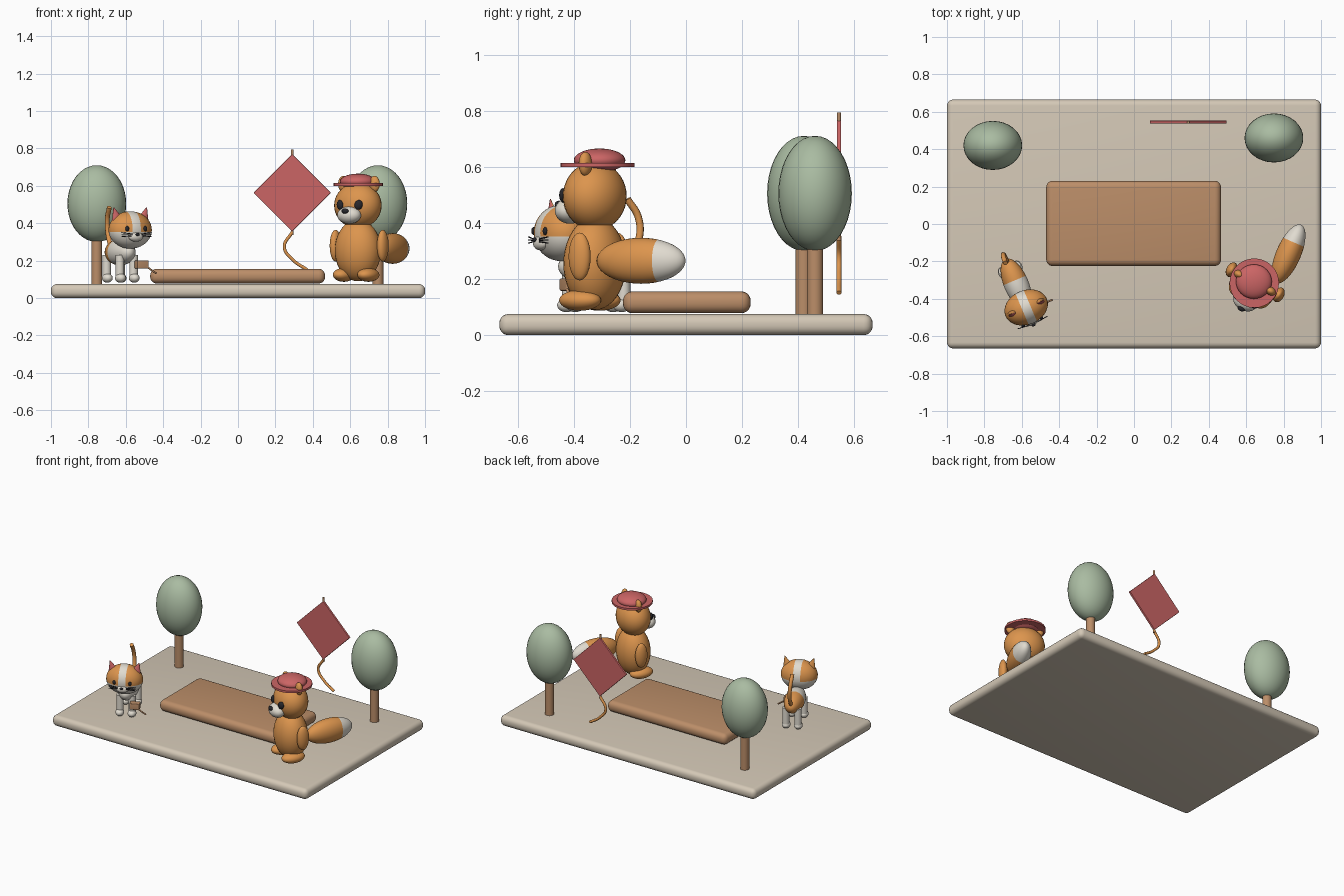
import bpy, bmesh, math
from mathutils import Matrix, Vector, Euler

if "Cube" in bpy.data.objects:
    bpy.data.objects.remove(bpy.data.objects["Cube"])


def material(name, rgb):
    m = bpy.data.materials.new(name)
    m.use_nodes = True
    m.diffuse_color = (*rgb, 1)
    m.node_tree.nodes["Principled BSDF"].inputs["Base Color"].default_value = (*rgb, 1)
    return m


CREAM = material("cream", (.66, .58, .47))
WOOD = material("wood brown", (.50, .27, .14))
ORANGE = material("fur orange", (.72, .30, .075))
WHITE = material("fur white", (.75, .71, .63))
GREEN = material("leaf green", (.40, .50, .36))
RED = material("soft red", (.60, .13, .13))
DARK = material("charcoal", (.02, .02, .025))
WORLD = Matrix.Identity(4)


def place(name, bm, frame, loc, rot, mats, smooth=True):
    me = bpy.data.meshes.new(name)
    bm.to_mesh(me)
    bm.free()
    ob = bpy.data.objects.new(name, me)
    bpy.context.collection.objects.link(ob)
    for m in mats:
        me.materials.append(m)
    ob.matrix_world = frame @ Matrix.Translation(loc) @ Euler(rot).to_matrix().to_4x4()
    if smooth:
        bpy.ops.object.select_all(action='DESELECT')
        ob.select_set(True)
        bpy.context.view_layer.objects.active = ob
        bpy.ops.object.shade_smooth_by_angle(angle=math.radians(40))
    return ob


def blob(name, loc, radii, mats, frame=WORLD, rot=(0, 0, 0), cuts=(), rule=None):
    """Ellipsoid; cuts are (point, normal) planes, rule picks a material slot per face centre."""
    bm = bmesh.new()
    bmesh.ops.create_uvsphere(bm, u_segments=32, v_segments=20, radius=1)
    bmesh.ops.scale(bm, vec=radii, verts=bm.verts)
    for co, no in cuts:
        bmesh.ops.bisect_plane(bm, geom=bm.verts[:] + bm.edges[:] + bm.faces[:],
                               plane_co=co, plane_no=no)
    if rule:
        for f in bm.faces:
            f.material_index = rule(f.calc_center_median())
    return place(name, bm, frame, loc, rot, mats)


def box(name, loc, size, mat, bevel, frame=WORLD, rot=(0, 0, 0)):
    bm = bmesh.new()
    bmesh.ops.create_cube(bm, size=1)
    bmesh.ops.scale(bm, vec=size, verts=bm.verts)
    bmesh.ops.bevel(bm, geom=bm.edges[:], offset=bevel, segments=5, profile=.5, affect='EDGES')
    return place(name, bm, frame, loc, rot, [mat])


def cone(name, loc, r1, r2, depth, mats, frame=WORLD, rot=(0, 0, 0), flat=1, rule=None):
    bm = bmesh.new()
    bmesh.ops.create_cone(bm, cap_ends=True, segments=32, radius1=r1, radius2=r2, depth=depth)
    bmesh.ops.scale(bm, vec=(1, flat, 1), verts=bm.verts)
    bm.normal_update()
    if rule:
        for f in bm.faces:
            f.material_index = rule(f.normal)
    return place(name, bm, frame, loc, rot, mats)


def tube(name, points, radius, mat, frame=WORLD):
    cu = bpy.data.curves.new(name, 'CURVE')
    cu.dimensions = '3D'
    cu.bevel_depth = radius
    cu.bevel_resolution = 3
    cu.use_fill_caps = True
    sp = cu.splines.new('BEZIER')
    sp.bezier_points.add(len(points) - 1)
    for bp, p in zip(sp.bezier_points, points):
        bp.co = p
        bp.handle_left_type = bp.handle_right_type = 'AUTO'
    cu.materials.append(mat)
    ob = bpy.data.objects.new(name, cu)
    bpy.context.collection.objects.link(ob)
    ob.matrix_world = frame
    return ob


SIDES = (("left", 1), ("right", -1))

# Ground slab and raised wooden platform
box("ground_slab", (0, 0, .0375), (2, 1.33, .075), CREAM, .032)
box("wooden_platform", (-.002, .003, .117), (.935, .455, .078), WOOD, .034)

# Trees
for side, x, y in (("left", .748, .46), ("right", -.755, .42)):
    cone(side + "_tree_trunk", (x, y, .2), .029, .029, .27, [WOOD])
    blob(side + "_tree_crown", (x, y, .505), (.157, .131, .205), [GREEN])

# Kite with spar and tail
KITE = Matrix.Translation((.29, .545, .563))
bm = bmesh.new()
bmesh.ops.create_cone(bm, cap_ends=True, segments=4, radius1=.207, radius2=.207, depth=.015)
bmesh.ops.bevel(bm, geom=bm.edges[:], offset=.003, segments=2, profile=.5, affect='EDGES')
place("kite_sail", bm, KITE, (0, 0, 0), (math.pi / 2, 0, 0), [RED], False)
cone("kite_spar", (0, 0, .003), .007, .007, .456, [WOOD], KITE)
tube("kite_tail", [(0, 0, -.21), (-.042, 0, -.29), (.005, 0, -.36), (.08, 0, -.412)],
     .009, ORANGE, KITE)

# Standing animal: body, head and face
BEAR = Matrix.Translation((.641, -.325, 0)) @ Matrix.Rotation(math.radians(-28), 4, 'Z')
blob("bear_body", (0, 0, .255), (.128, .107, .165), [ORANGE], BEAR)
blob("bear_head", (0, 0, .495), (.132, .108, .122), [ORANGE], BEAR)
blob("bear_muzzle", (0, -.1, .443), (.067, .05, .046), [WHITE], BEAR)
blob("bear_nose", (0, -.145, .465), (.02, .013, .014), [DARK], BEAR)
for side, s in SIDES:
    blob(side + "_bear_eye", (s * .056, -.098, .498), (.022, .014, .026), [DARK], BEAR,
         (0, s * .25, s * .4))
    blob(side + "_bear_ear", (s * .094, .012, .61), (.03, .022, .043), [ORANGE], BEAR)
    blob(side + "_bear_arm", (s * .143, .015, .28), (.028, .042, .085), [ORANGE], BEAR)
    blob(side + "_bear_foot", (s * .074, -.02, .124), (.052, .08, .037), [ORANGE], BEAR)

# Bushy tail with a pale tip, lying along its local z axis
tail_dir = Vector((.40, .92, 0)).to_track_quat('Z', 'Y').to_euler()
blob("bear_tail", (.826, -.16, .265), (.082, .066, .17), [ORANGE, WHITE], rot=tail_dir,
     cuts=[((0, 0, .068), (0, 0, 1))], rule=lambda c: int(c.z > .068))
tail = bpy.data.objects["bear_tail"]
# keep the taller radius of the tail vertical
if abs((tail.matrix_world.to_3x3() @ Vector((1, 0, 0))).z) < .5:
    tail.data.transform(Matrix.Rotation(math.pi / 2, 4, 'Z'))

# Hat
blob("hat_crown", (.641, -.308, .623), (.096, .092, .042), [RED])
cone("hat_brim", (.643, -.316, .607), .132, .132, .014, [RED])

# Cat body and tail
CAT = Matrix.Translation((-.63, -.32, 0)) @ Matrix.Rotation(math.radians(23), 4, 'Z')
blob("cat_body", (0, 0, .245), (.066, .145, .07), [WHITE, ORANGE], CAT,
     cuts=[((0, .02, 0), (0, 1, 0))], rule=lambda c: int(c.y > .02))
tube("cat_tail", [(0, .12, .26), (0, .165, .34), (-.005, .165, .42), (-.01, .125, .485)],
     .013, ORANGE, CAT)
for side, s in SIDES:
    for end, y in (("front", -.09), ("rear", .09)):
        cone(f"{side}_{end}_cat_leg", (s * .04, y, .165), .023, .023, .13, [WHITE], CAT)
        blob(f"{side}_{end}_cat_paw", (s * .04, y - .008, .107), (.028, .034, .025), [WHITE], CAT)

# Cat head: orange cap, white cheeks and white blaze
blob("cat_head", (0, -.137, .364), (.12, .092, .1), [ORANGE, WHITE], CAT,
     cuts=[((.024, 0, 0), (1, 0, 0)), ((-.024, 0, 0), (1, 0, 0)), ((0, 0, -.012), (0, 0, 1))],
     rule=lambda c: int(abs(c.x) < .024 or c.z < -.012))
blob("cat_muzzle", (0, -.215, .328), (.042, .024, .026), [WHITE], CAT)
blob("cat_nose", (0, -.239, .34), (.011, .007, .008), [DARK], CAT)
for side, s in SIDES:
    cone(side + "_cat_ear", (s * .084, -.137, .447), .036, .002, .08, [ORANGE, RED], CAT,
         (0, s * .3, 0), .6, lambda n: int(n.y < -.4))
    blob(side + "_cat_eye", (s * .052, -.22, .371), (.011, .008, .014), [DARK], CAT)
    for i in (-1, 0, 1):
        tube(f"{side}_cat_whisker_{i + 2}",
             [(s * .028, -.232, .338 + i * .005), (s * .088, -.224, .339 + i * .011)],
             .0022, DARK, CAT)

# String reel by the cat
box("string_reel", (-.515, -.418, .18), (.066, .045, .044), WOOD, .005, rot=(0, 0, .4))
tube("reel_string", [(-.50, -.43, .178), (-.47, -.42, .155), (-.437, -.405, .132)], .005, WOOD)
